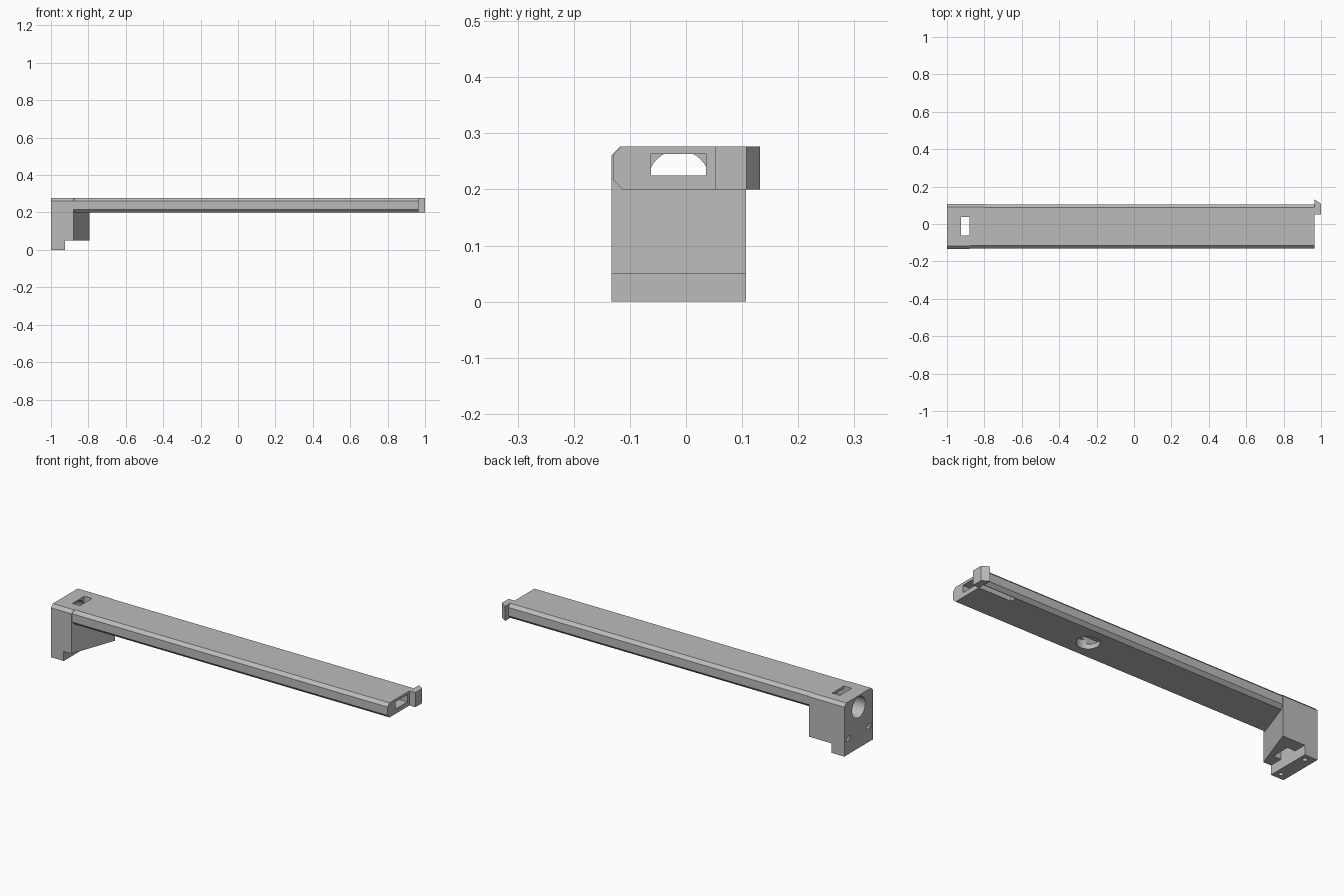
import bpy, bmesh, math
from mathutils import Vector

if "Cube" in bpy.data.objects:
    bpy.data.objects.remove(bpy.data.objects["Cube"])

grey = bpy.data.materials.new("plain grey")
grey.diffuse_color = (0.5, 0.5, 0.5, 1)
grey.use_nodes = True
grey.node_tree.nodes["Principled BSDF"].inputs["Base Color"].default_value = grey.diffuse_color


def prism(name, points, direction):
    """Extrude a closed 3D outline along a direction."""
    bm = bmesh.new()
    face = bm.faces.new([bm.verts.new(p) for p in points])
    out = bmesh.ops.extrude_face_region(bm, geom=[face])
    verts = [g for g in out["geom"] if isinstance(g, bmesh.types.BMVert)]
    bmesh.ops.translate(bm, verts=verts, vec=Vector(direction))
    bmesh.ops.recalc_face_normals(bm, faces=bm.faces)
    mesh = bpy.data.meshes.new(name)
    bm.to_mesh(mesh)
    bm.free()
    mesh.materials.append(grey)
    ob = bpy.data.objects.new(name, mesh)
    bpy.context.collection.objects.link(ob)
    return ob


def plan(name, pts, z0, z1):
    return prism(name, [(x, y, z0) for x, y in pts], (0, 0, z1 - z0))


def section(name, pts, x0, x1):
    return prism(name, [(x0, y, z) for y, z in pts], (x1 - x0, 0, 0))


def box(name, x0, x1, y0, y1, z0, z1):
    return plan(name, [(x0, y0), (x1, y0), (x1, y1), (x0, y1)], z0, z1)


def ring(a, b, r, n):
    return [(a + r * math.cos(2 * math.pi * i / n),
             b + r * math.sin(2 * math.pi * i / n)) for i in range(n)]


def combine(target, other, operation):
    mod = target.modifiers.new("combine", 'BOOLEAN')
    mod.operation, mod.solver, mod.object = operation, 'EXACT', other
    bpy.context.view_layer.objects.active = target
    bpy.ops.object.modifier_apply(modifier=mod.name)
    bpy.data.objects.remove(other)


TOP, MID = 0.277, -0.013

# End block: slanted plan, trimmed by a section with chamfered top edges
arm = plan("arm", [(-1, -0.133), (-0.88, -0.133), (-0.795, 0.107), (-1, 0.107)], 0, TOP)
trim = section("trim", [(-0.133, -0.1), (0.107, -0.1), (0.107, 0.261), (0.091, TOP),
                        (-0.117, TOP), (-0.133, 0.261)], -1.1, -0.7)
combine(arm, trim, 'INTERSECT')
combine(arm, box("step_cut", -0.925, -0.7, -0.3, 0.3, -0.1, 0.05), 'DIFFERENCE')

# Long beam with four chamfered edges
h = 0.117
beam = section("beam", [(MID - h, 0.217), (MID - h + 0.017, 0.2), (MID + h - 0.017, 0.2),
                        (MID + h, 0.217), (MID + h, 0.261), (MID + h - 0.016, TOP),
                        (MID - h + 0.016, TOP), (MID - h, 0.261)], -0.95, 0.965)
combine(arm, beam, 'UNION')

# Hollow channel, vertical slot, latch slit and round openings
cutters = [
    box("channel", -0.9, 1.1, -0.062, 0.036, 0.225, 0.263),
    box("slot", -0.925, -0.88, -0.062, 0.038, -0.1, 0.4),
    box("latch_slit", 0.775, 1.1, 0.052, 0.084, 0.1, 0.263),
    section("cable_hole", ring(MID, 0.215, 0.055, 32), -1.1, -0.9),
    plan("under_hole", ring(0.262, MID, 0.055, 32), 0.1, 0.245),
]
# Screw holes and nut pockets in the foot
for s in (-1, 1):
    y = MID + s * 0.085
    cutters.append(plan("screw_hole", ring(-0.955, y, 0.012, 16), -0.1, 0.11))
    cutters.append(box("nut_pocket", -1.1, -0.935, y - 0.018, y + 0.018, 0.07, 0.094))
for c in cutters:
    combine(arm, c, 'DIFFERENCE')

# Latch hook at the free end
plan("latch_hook", [(0.965, 0.052), (1, 0.052), (1, 0.108), (0.965, 0.132)], 0.2, TOP)
